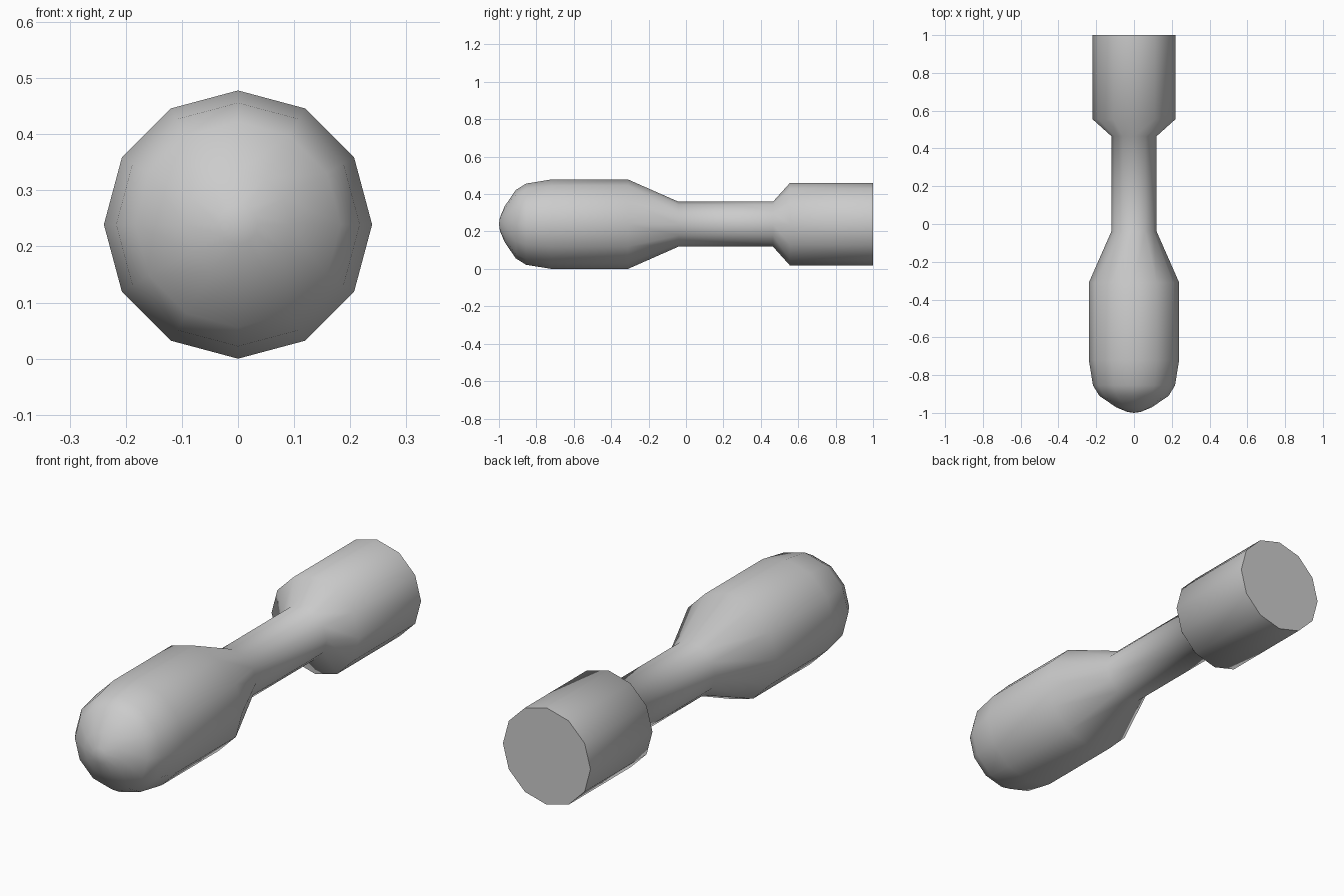
import bpy, bmesh
from math import sin, cos, tau, radians

if "Cube" in bpy.data.objects:
    bpy.data.objects.remove(bpy.data.objects["Cube"])

SIDES = 12
CENTRE_Z = 0.239
# Profile along the y axis: (y, radius), from rounded tip to flat end
PROFILE = [(-0.995, 0.035), (-0.97, 0.095), (-0.91, 0.183), (-0.855, 0.217),
           (-0.72, 0.239), (-0.31, 0.239), (-0.04, 0.12), (0.465, 0.12),
           (0.555, 0.22), (1.0, 0.22)]

bm = bmesh.new()
rings = [[bm.verts.new((r * sin(tau * i / SIDES), y, CENTRE_Z + r * cos(tau * i / SIDES)))
          for i in range(SIDES)] for y, r in PROFILE]

# Side walls
for a, b in zip(rings, rings[1:]):
    for i in range(SIDES):
        j = (i + 1) % SIDES
        bm.faces.new((a[i], a[j], b[j], b[i]))

# Rounded tip and flat back cap
tip = bm.verts.new((0, -1, CENTRE_Z))
for i in range(SIDES):
    bm.faces.new((tip, rings[0][(i + 1) % SIDES], rings[0][i]))
bm.faces.new(rings[-1])
bmesh.ops.recalc_face_normals(bm, faces=bm.faces)

mesh = bpy.data.meshes.new("turned_handle")
bm.to_mesh(mesh)
bm.free()
handle = bpy.data.objects.new("turned_handle", mesh)
bpy.context.collection.objects.link(handle)

# Smooth body with a sharp rim at the cap
bpy.context.view_layer.objects.active = handle
handle.select_set(True)
bpy.ops.object.shade_smooth_by_angle(angle=radians(65))
